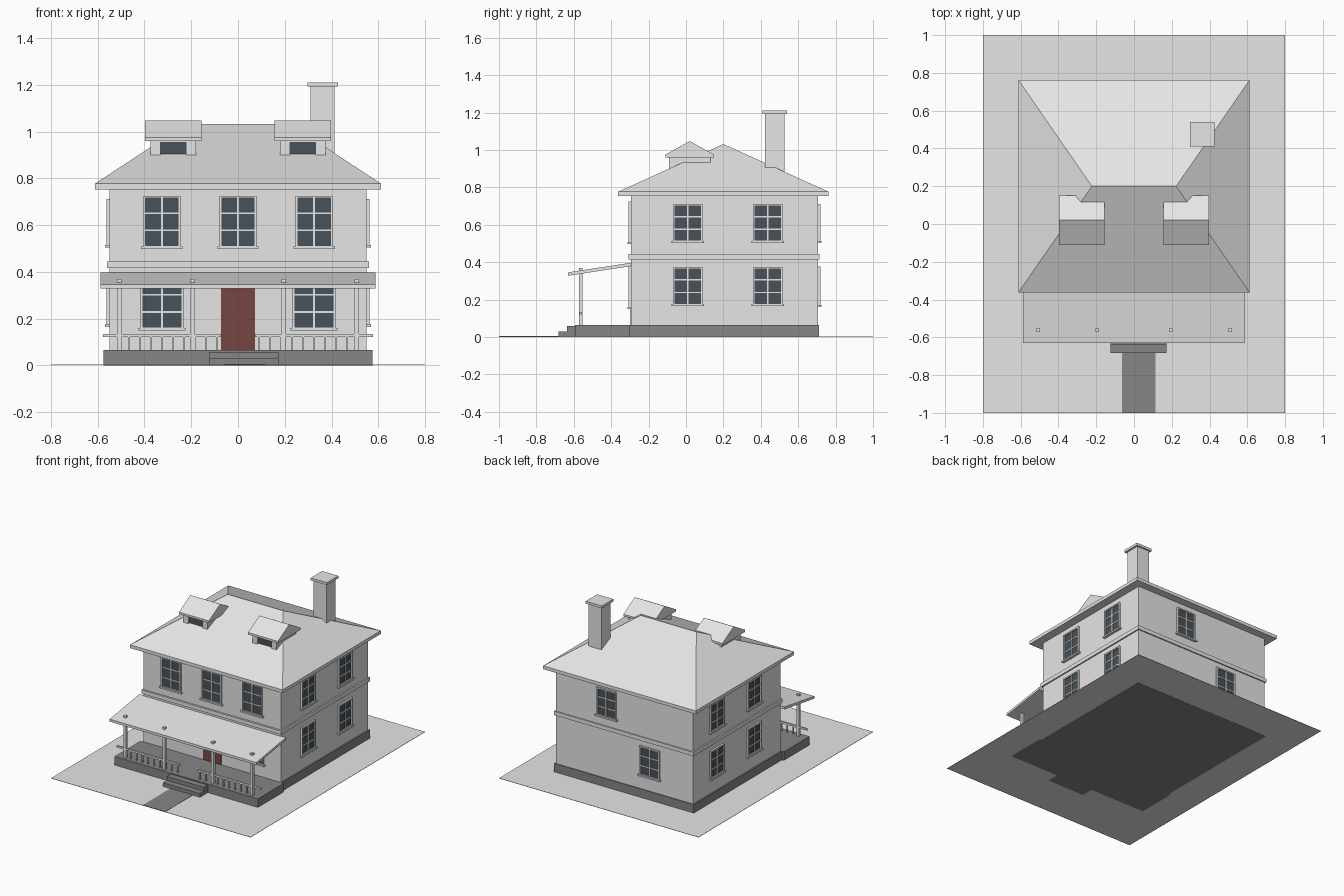
import bpy, bmesh, math
from mathutils import Matrix, Vector

if "Cube" in bpy.data.objects:
    bpy.data.objects.remove(bpy.data.objects["Cube"], do_unlink=True)


def material(name, r, g, b):
    m = bpy.data.materials.new(name)
    m.use_nodes = True
    m.diffuse_color = (r, g, b, 1)
    m.node_tree.nodes["Principled BSDF"].inputs["Base Color"].default_value = (r, g, b, 1)
    return m


PALE = material("pale_grey", 0.79, 0.79, 0.79)
STONE = material("dark_stone", 0.24, 0.24, 0.24)
GLASS = material("window_glass", 0.064, 0.084, 0.102)
RED = material("door_red", 0.18, 0.062, 0.054)


def add_box(bm, x0, x1, y0, y1, z0, z1, mat=0):
    size = Matrix.Diagonal((x1 - x0, y1 - y0, z1 - z0, 1))
    place = Matrix.Translation(((x0 + x1) / 2, (y0 + y1) / 2, (z0 + z1) / 2))
    verts = bmesh.ops.create_cube(bm, size=1, matrix=place @ size)["verts"]
    for f in {f for v in verts for f in v.link_faces}:
        f.material_index = mat


def finish(bm, name, *mats):
    bmesh.ops.recalc_face_normals(bm, faces=bm.faces)
    mesh = bpy.data.meshes.new(name)
    bm.to_mesh(mesh)
    bm.free()
    for m in mats:
        mesh.materials.append(m)
    ob = bpy.data.objects.new(name, mesh)
    bpy.context.scene.collection.objects.link(ob)
    return ob


def box(name, mat, *bounds):
    bm = bmesh.new()
    add_box(bm, *bounds)
    return finish(bm, name, mat)


def prism(name, mat, profile, x0, x1):
    """Extrude a (y, z) profile along x."""
    bm = bmesh.new()
    face = bm.faces.new([bm.verts.new((x0, y, z)) for y, z in profile])
    new = bmesh.ops.extrude_face_region(bm, geom=[face])["geom"]
    bmesh.ops.translate(bm, vec=(x1 - x0, 0, 0),
                        verts=[v for v in new if isinstance(v, bmesh.types.BMVert)])
    return finish(bm, name, mat)


# Ground, path, steps and foundations
box("ground", PALE, -0.8, 0.8, -1, 1, 0.0008, 0.003)
box("path", STONE, -0.063, 0.115, -1, -0.67, 0.002, 0.005)
box("lower_step", STONE, -0.125, 0.173, -0.683, -0.637, 0, 0.03)
box("upper_step", STONE, -0.125, 0.173, -0.637, -0.593, 0, 0.058)
box("porch_deck", STONE, -0.575, 0.575, -0.593, -0.301, 0, 0.065)
box("foundation", STONE, -0.56, 0.56, -0.301, 0.711, 0, 0.064)

# House body and belt course
box("walls", PALE, -0.55, 0.55, -0.295, 0.705, 0.06, 0.76)
box("belt_course", PALE, -0.56, 0.56, -0.308, 0.714, 0.416, 0.444)

# Hipped main roof with a vertical fascia
bm = bmesh.new()
add_box(bm, -0.612, 0.612, -0.363, 0.762, 0.753, 0.777)
top = max(bm.faces, key=lambda f: f.calc_center_median().z)
corners = list(top.verts)
bm.faces.remove(top)
ridge = {s: bm.verts.new((s * 0.223, 0.2, 1.032)) for s in (-1, 1)}
for i, a in enumerate(corners):
    b = corners[(i + 1) % 4]
    ends = [ridge[1 if v.co.x > 0 else -1] for v in (b, a)]
    bm.faces.new([a, b] + (ends if ends[0] != ends[1] else ends[:1]))
finish(bm, "main_roof", PALE)

# Chimney
box("chimney", PALE, 0.31, 0.413, 0.423, 0.527, 0.8, 1.195)
box("chimney_cap", PALE, 0.297, 0.427, 0.409, 0.539, 1.192, 1.21)

# Dormers: cheek walls either side of a recessed window
for side, cx in (("right", -0.277), ("left", 0.277)):
    prism(side + "_dormer_roof", PALE,
          [(-0.11, 0.96), (-0.11, 0.975), (0.02, 1.048), (0.15, 0.975), (0.15, 0.96)],
          cx - 0.12, cx + 0.12)
    box(side + "_dormer_body", PALE, cx - 0.055, cx + 0.055, -0.075, 0.12, 0.87, 0.965)
    for s in (-1, 1):
        x0, x1 = sorted((cx + s * 0.055, cx + s * 0.097))
        box(side + "_dormer_cheek", PALE, x0, x1, -0.092, 0.13, 0.87, 0.965)
    box(side + "_dormer_glass", GLASS, cx - 0.055, cx + 0.055, -0.083, -0.074, 0.89, 0.955)
    box(side + "_dormer_header", PALE, cx - 0.055, cx + 0.055, -0.09, -0.07, 0.953, 0.965)

# Porch roof, posts and railings
prism("porch_roof", PALE,
      [(-0.63, 0.328), (-0.63, 0.346), (-0.29, 0.398), (-0.29, 0.38)], -0.588, 0.588)
for x in (-0.508, -0.195, 0.195, 0.508):
    box("porch_post", PALE, x - 0.01, x + 0.01, -0.573, -0.553, 0.06, 0.369)
for s in (-1, 1):
    bm = bmesh.new()
    x0, x1 = sorted((s * 0.072, s * 0.578))
    add_box(bm, x0, x1, -0.569, -0.557, 0.121, 0.134)
    for i in range(10):
        x = s * (0.09 + i * 0.047)
        add_box(bm, x - 0.004, x + 0.004, -0.567, -0.559, 0.06, 0.125)
    finish(bm, "porch_railing", PALE)

# Front door, nearly flush with the wall
box("front_door", RED, -0.073, 0.073, -0.298, -0.294, 0.065, 0.36)


def window(name, wall, along, z0, z1, w):
    """Sash window, two panes by three, facing -y before it is turned to its wall."""
    bm = bmesh.new()
    h, t = w / 2, 0.01
    add_box(bm, t / 2 - h, h - t / 2, -0.004, 0.002, z0 + t / 2, z1 - t / 2, 1)
    for s in (-1, 1):
        x0, x1 = sorted((s * h, s * (h - t)))
        add_box(bm, x0, x1, -0.013, 0.002, z0, z1)
    for z in (z0, z1 - t):
        add_box(bm, t - h, h - t, -0.013, 0.002, z, z + t)
    add_box(bm, -0.0042, 0.0042, -0.009, 0, z0 + t, z1 - t)
    for i in (1, 2):
        z = z0 + (z1 - z0) * i / 3
        add_box(bm, t - h, h - t, -0.008, 0, z - 0.0035, z + 0.0035)
    add_box(bm, -h - 0.009, h + 0.009, -0.019, 0.002, z0 - 0.005, z0 + 0.006)
    angle, centre = WALLS[wall]
    turn = Matrix.Rotation(angle, 4, "Z")
    offset = turn @ Vector((along, 0, 0))
    bm.transform(Matrix.Translation(Vector(centre) + offset) @ turn)
    finish(bm, name, PALE, GLASS)


WALLS = {
    "front": (0, (0, -0.295, 0)),
    "left": (math.pi / 2, (0.55, 0, 0)),
    "back": (math.pi, (0, 0.705, 0)),
    "right": (-math.pi / 2, (-0.55, 0, 0)),
}

# Windows on all four walls
for x in (-0.326, 0, 0.326):
    window("front_upper_window", "front", x, 0.503, 0.725, 0.158)
for x in (-0.325, 0.325):
    window("front_lower_window", "front", x, 0.154, 0.376, 0.184)
for y in (0.01, 0.437):
    for wall, s in (("left", 1), ("right", -1)):
        window(wall + "_upper_window", wall, s * y, 0.508, 0.712, 0.156)
        window(wall + "_lower_window", wall, s * y, 0.17, 0.374, 0.156)
window("back_upper_window", "back", -0.14, 0.508, 0.712, 0.156)
window("back_lower_window", "back", 0.206, 0.165, 0.378, 0.16)
